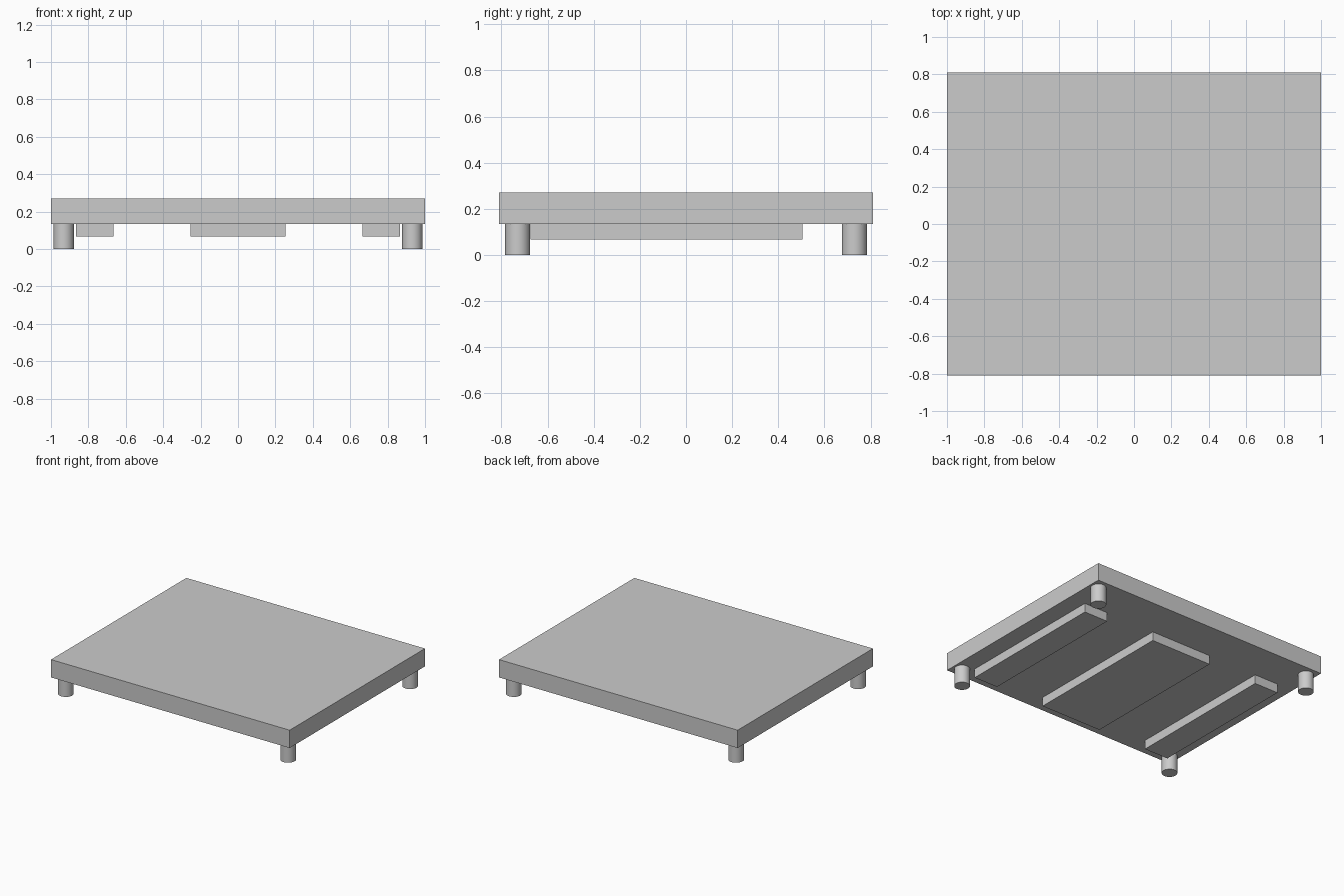
import bpy
import math

cube = bpy.data.objects.get("Cube")
if cube:
    bpy.data.objects.remove(cube, do_unlink=True)

# Single plain grey
grey = bpy.data.materials.new("plain_grey")
grey.use_nodes = True
colour = (0.6, 0.6, 0.6, 1)
grey.diffuse_color = colour
grey.node_tree.nodes["Principled BSDF"].inputs["Base Color"].default_value = colour

SLAB_BOTTOM, SLAB_TOP = 0.135, 0.27
RUNNER_BOTTOM = 0.067


def box(name, x0, x1, y0, y1, z0, z1):
    bpy.ops.mesh.primitive_cube_add(
        size=1, location=((x0 + x1) / 2, (y0 + y1) / 2, (z0 + z1) / 2))
    ob = bpy.context.object
    ob.name = name
    ob.scale = (x1 - x0, y1 - y0, z1 - z0)
    bpy.ops.object.transform_apply(location=False, rotation=False, scale=True)
    ob.data.materials.append(grey)
    return ob


def leg(name, x, y):
    bpy.ops.mesh.primitive_cylinder_add(
        vertices=48, radius=0.054, depth=SLAB_BOTTOM, location=(x, y, SLAB_BOTTOM / 2))
    ob = bpy.context.object
    ob.name = name
    ob.data.materials.append(grey)
    bpy.ops.object.shade_smooth_by_angle(angle=math.radians(30))


# Platform
box("platform", -1, 1, -0.81, 0.81, SLAB_BOTTOM, SLAB_TOP)

# Runners under the platform
for name, x0, x1 in (("right_runner", -0.865, -0.665),
                     ("centre_runner", -0.255, 0.255),
                     ("left_runner", 0.665, 0.865)):
    box(name, x0, x1, -0.675, 0.505, RUNNER_BOTTOM, SLAB_BOTTOM)

# Corner legs
for side, sx in (("right", -1), ("left", 1)):
    for end, sy in (("front", -1), ("back", 1)):
        leg(f"{end}_{side}_leg", sx * 0.932, sy * 0.73)
